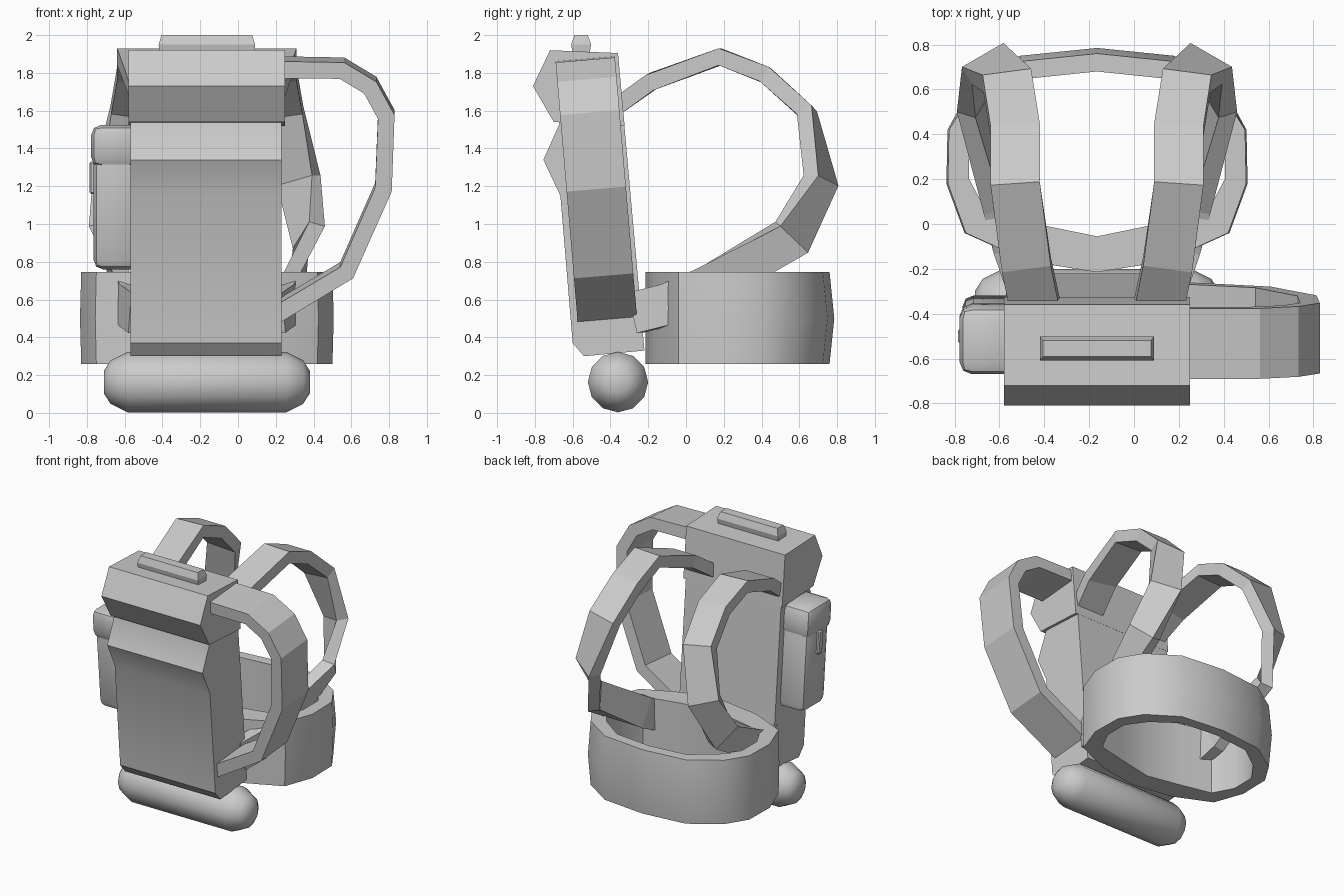
import bpy, bmesh, math
from mathutils import Vector

if "Cube" in bpy.data.objects:
    bpy.data.objects.remove(bpy.data.objects["Cube"])

CX = -0.165      # middle of the pack
LEAN = -0.085    # how far the pack leans forward per unit of height

grey = bpy.data.materials.new("grey canvas")
grey.use_nodes = True
grey.diffuse_color = (0.6, 0.6, 0.6, 1)
grey.node_tree.nodes["Principled BSDF"].inputs["Base Color"].default_value = (0.6, 0.6, 0.6, 1)


def finish(name, bm, smooth=None):
    bmesh.ops.recalc_face_normals(bm, faces=bm.faces)
    mesh = bpy.data.meshes.new(name)
    bm.to_mesh(mesh)
    bm.free()
    ob = bpy.data.objects.new(name, mesh)
    bpy.context.collection.objects.link(ob)
    mesh.materials.append(grey)
    if smooth:
        bpy.ops.object.select_all(action='DESELECT')
        ob.select_set(True)
        bpy.context.view_layer.objects.active = ob
        bpy.ops.object.shade_smooth_by_angle(angle=math.radians(smooth))
    return ob


def loft(name, rings, loop=False, smooth=None):
    """Skin a row of equal rings; cap the ends unless it loops."""
    bm = bmesh.new()
    rows = [[bm.verts.new(p) for p in ring] for ring in rings]
    n = len(rows[0])
    pairs = list(zip(rows, rows[1:])) + ([(rows[-1], rows[0])] if loop else [])
    for a, b in pairs:
        for i in range(n):
            j = (i + 1) % n
            bm.faces.new((a[i], a[j], b[j], b[i]))
    if not loop:
        bm.faces.new(rows[0])
        bm.faces.new(rows[-1])
    return finish(name, bm, smooth)


def extrude_x(name, profile, x0, x1, smooth=None):
    return loft(name, [[(x, y, z) for y, z in profile] for x in (x0, x1)], smooth=smooth)


def strap(name, path, width, thick, mirror=False):
    """Flat band through (centre, width direction) stations."""
    pts = [Vector(p) for p, w in path]
    rings = []
    for i, (p, w) in enumerate(path):
        a, b = pts[max(i - 1, 0)], pts[min(i + 1, len(pts) - 1)]
        into, out = (pts[i] - a).normalized(), (b - pts[i]).normalized()
        t = (into + out).normalized()
        w = Vector(w)
        w = (w - t * w.dot(t)).normalized() * width / 2
        n = t.cross(w).normalized() * thick / 2
        ring = [pts[i] + w + n, pts[i] - w + n, pts[i] - w - n, pts[i] + w - n]
        if mirror:
            ring = [Vector((2 * CX - v.x, v.y, v.z)) for v in ring]
        rings.append(ring)
    return loft(name, rings)


def rounded_box(name, lo, hi, bevel, segments=2, lean=LEAN, smooth=None):
    bm = bmesh.new()
    bmesh.ops.create_cube(bm, size=1)
    lo, hi = Vector(lo), Vector(hi)
    for v in bm.verts:
        v.co = Vector([(lo[k] + hi[k]) / 2 + v.co[k] * (hi[k] - lo[k]) for k in range(3)])
    bmesh.ops.bevel(bm, geom=bm.edges[:], offset=bevel, segments=segments,
                    profile=0.5, affect='EDGES')
    mid = (lo.z + hi.z) / 2
    for v in bm.verts:
        v.co.y += lean * (v.co.z - mid)
    return finish(name, bm, smooth)


# Main bag, with a bulge below the lid
extrude_x("pack_body", [(-0.22, 0.33), (-0.36, 1.9), (-0.68, 1.9), (-0.67, 1.53),
                        (-0.755, 1.34), (-0.665, 1.15), (-0.6, 0.37), (-0.54, 0.3)],
          -0.57, 0.23, smooth=30)

# Lid and grab handle
extrude_x("lid", [(-0.36, 1.905), (-0.72, 1.92), (-0.81, 1.73), (-0.7, 1.54), (-0.325, 1.52)],
          -0.58, 0.25)
loft("top_handle", [[(CX + sx * hx, -0.555 + sy * hy, z)
                     for sx, sy in ((-1, -1), (1, -1), (1, 1), (-1, 1))]
                    for hx, hy, z in ((0.25, 0.04, 1.88), (0.255, 0.053, 1.95), (0.24, 0.035, 2.0))])

# Bedroll under the bag
roll = [(-0.545, 0.06), (-0.51, 0.115), (-0.42, 0.16)]
roll += [(-x, r) for x, r in reversed(roll)]
loft("bedroll", [[(CX + x, -0.36 + r * math.cos(k * math.tau / 12), 0.163 + r * math.sin(k * math.tau / 12))
                  for k in range(12)] for x, r in roll], smooth=50)

# Waist belt: half outline as (outer x, outer y, inner x, inner y)
half = [(0, 0.76, 0, 0.68), (0.34, 0.725, 0.29, 0.65), (0.56, 0.58, 0.47, 0.52),
        (0.66, 0.42, 0.57, 0.38), (0.665, 0.18, 0.57, 0.2), (0.585, -0.04, 0.49, 0.05),
        (0.31, -0.165, 0.27, 0), (0, -0.215, 0, -0.055)]
outline = half + [(-a, b, -c, d) for a, b, c, d in half[-2:0:-1]]
belt = []
for ox, oy, ix, iy in outline:
    mx, my = ox * 1.01, oy + (0.025 if oy > 0.5 else 0)
    belt.append([(CX + ox, oy, 0.26), (CX + mx, my, 0.5), (CX + ox, oy, 0.745),
                 (CX + ix, iy, 0.745), (CX + ix, iy, 0.26)])
loft("waist_belt", belt, loop=True, smooth=40)

# Shoulder straps, twisting from flat on top to upright at the hips
shoulder = [((0.11, -0.37, 1.62), (1, 0, 0)), ((0.15, -0.18, 1.755), (1, 0, 0)),
            ((0.2, 0.18, 1.885), (1, 0, 0)), ((0.2, 0.42, 1.79), (1, 0, 0)),
            ((0.235, 0.64, 1.59), (1, -0.05, 0)), ((0.322, 0.715, 1.23), (0.86, -0.5, 0)),
            ((0.375, 0.56, 0.93), (0.35, -0.6, 0.55)), ((0.3, 0.1, 0.66), (0, -0.2, 1)),
            ((0.26, -0.09, 0.575), (0, 0, 1)), ((0.2, -0.27, 0.53), (0, 0, 1))]
strap("shoulder_strap_left", shoulder, 0.22, 0.09)
strap("shoulder_strap_right", shoulder, 0.22, 0.09, mirror=True)

# Wide carrying loop on the side
loop_xz = [(0.2, 1.83), (0.55, 1.825), (0.7, 1.735), (0.785, 1.58),
           (0.77, 1.195), (0.575, 0.755), (0.2, 0.53)]
strap("side_loop", [((x, -0.53 + LEAN * (z - 1.83), z), (0, 1, -LEAN)) for x, z in loop_xz],
      0.315, 0.09)

# Side pocket with flap and buckle
rounded_box("side_pocket", (-0.765, -0.62, 0.76), (-0.52, -0.345, 1.48), 0.05, smooth=40)
rounded_box("pocket_flap", (-0.778, -0.665, 1.3), (-0.52, -0.36, 1.525), 0.055, smooth=40)
rounded_box("pocket_buckle", (-0.785, -0.525, 1.16), (-0.74, -0.475, 1.33), 0.008, segments=1)
